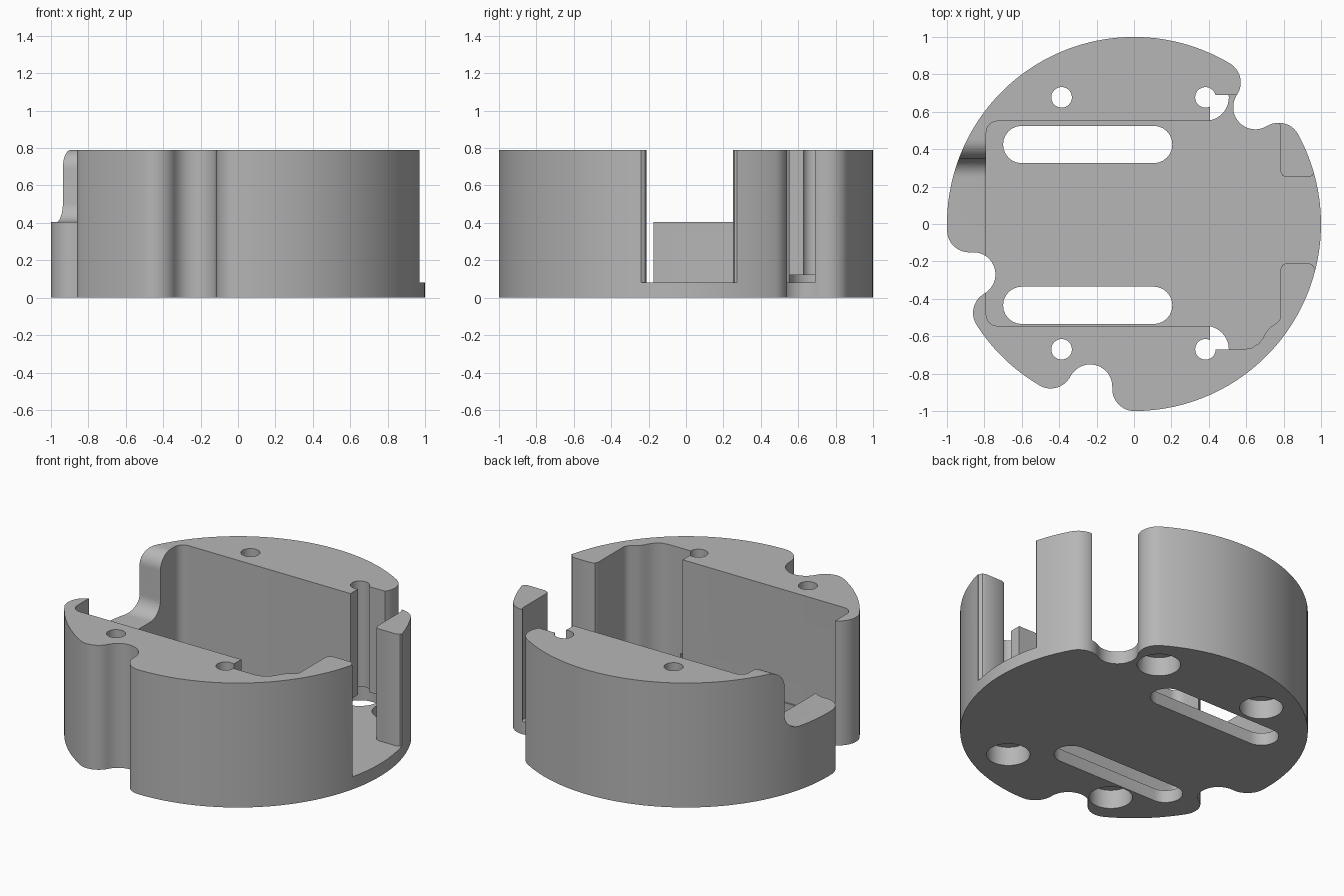
import bpy, bmesh
from math import sin, cos, asin, atan2, pi, tau, radians
from mathutils import Vector

if "Cube" in bpy.data.objects:
    bpy.data.objects.remove(bpy.data.objects["Cube"])

HEIGHT, FLOOR = 0.79, 0.08
NOTCH_R, NOTCH_DIST = 0.118, 0.9

grey = bpy.data.materials.new("grey plastic")
grey.use_nodes = True
colour = (0.47, 0.47, 0.47, 1)
grey.diffuse_color = colour
grey.node_tree.nodes["Principled BSDF"].inputs["Base Color"].default_value = colour


def arc(c, r, a0, a1, n=12):
    return [(c[0] + r * cos(a0 + (a1 - a0) * i / n),
             c[1] + r * sin(a0 + (a1 - a0) * i / n)) for i in range(n + 1)]


def polar(r, a):
    return Vector((r * cos(a), r * sin(a)))


def direction(p, q):
    return atan2(q.y - p.y, q.x - p.x)


def prism(name, pts, low, high, axis="z"):
    """Extrude a closed profile along z, or a (y, z) profile along x."""
    bm = bmesh.new()
    place = (lambda p: (p[0], p[1], low)) if axis == "z" else (lambda p: (low, p[0], p[1]))
    face = bm.faces.new([bm.verts.new(place(p)) for p in pts])
    new = bmesh.ops.extrude_face_region(bm, geom=[face])["geom"]
    shift = (0, 0, high - low) if axis == "z" else (high - low, 0, 0)
    bmesh.ops.translate(bm, vec=shift, verts=[v for v in new if isinstance(v, bmesh.types.BMVert)])
    bmesh.ops.recalc_face_normals(bm, faces=bm.faces)
    mesh = bpy.data.meshes.new(name)
    bm.to_mesh(mesh)
    bm.free()
    mesh.materials.append(grey)
    ob = bpy.data.objects.new(name, mesh)
    bpy.context.scene.collection.objects.link(ob)
    return ob


# Round outline with three softly filleted notches
def notch(a):
    fillet_dist = 1 - NOTCH_R
    half = 2 * asin(NOTCH_R / (0.5 * (NOTCH_DIST + fillet_dist)))
    n = polar(NOTCH_DIST, a)
    f1, f2 = polar(fillet_dist, a - half), polar(fillet_dist, a + half)

    def after(start, end):
        return start + (end - start) % tau
    d1, d2 = direction(f1, n), direction(f2, n)
    pts = arc(f1, NOTCH_R, a - half, after(a - half, d1))
    begin = direction(n, f1)
    end = begin - (begin - direction(n, f2)) % tau
    pts += arc(n, NOTCH_R, begin, end, 20)[1:-1]
    pts += arc(f2, NOTCH_R, d2, after(d2, a + half))
    return pts, a - half, a + half


notches = [notch(radians(d)) for d in (43.9, 197.4, 254.9)]
outline = []
for i, (pts, start, end) in enumerate(notches):
    outline += pts
    nxt = notches[(i + 1) % 3][1]
    span = (nxt - end) % tau
    outline += arc((0, 0), 1, end, end + span, max(8, int(span / radians(3))))[1:-1]
body = prism("housing_body", outline, 0, HEIGHT)

# Central bay, open to the side between two posts
def bay_half(step, deep, gap, s):
    y = lambda v: s * v
    pts = arc((-0.73, y(step - 0.06)), 0.06, pi, pi + s * -pi / 2, 6)
    pts += [(0.405, y(step)), (0.405, y(deep)), (0.59, y(deep))]
    pts += [(0.63, y(deep - 0.008)), (0.665, y(deep - 0.03)), (0.69, y(deep - 0.06)),
            (0.705, y(deep - 0.09)), (0.73, y(deep - 0.12)), (0.765, y(deep - 0.142)),
            (0.78, y(deep - 0.16)), (0.784, y(deep - 0.18))]
    pts += [(0.784, y(gap + 0.03)), (0.793, y(gap + 0.009)), (0.814, y(gap))]
    pts += [(0.935, y(gap)), (0.955, y(gap + 0.009)), (0.966, y(gap + 0.03)), (1.1, y(gap + 0.03))]
    return pts


bay = bay_half(0.545, 0.67, 0.21, -1) + bay_half(0.55, 0.69, 0.25, 1)[::-1]
cutters = [prism("bay_cutter", bay, FLOOR, 1)]

# Lowered side wall with an S-shaped rise
ledge = [(-0.27, 0.405)] + arc((0.25, 0.505), 0.1, -pi / 2, 0, 10)
ledge += arc((0.45, 0.69), 0.1, pi, pi / 2, 10) + [(0.45, 1), (-0.27, 1)]
cutters.append(prism("ledge_cutter", ledge, -1.1, -0.77, "x"))

# Screw holes with counterbores underneath, and floor slots
for x in (-0.387, 0.382):
    for y in (-0.67, 0.677):
        cutters.append(prism("hole_cutter", arc((x, y), 0.055, 0, tau, 32)[:-1], -0.1, 1))
        cutters.append(prism("counterbore_cutter", arc((x, y), 0.125, 0, tau, 40)[:-1], -0.1, 0.12))
for y in (-0.435, 0.425):
    slot = arc((0.105, y), 0.1, -pi / 2, pi / 2) + arc((-0.6, y), 0.1, pi / 2, 3 * pi / 2)
    cutters.append(prism("slot_cutter", slot, -0.1, 0.2))

# Cut everything, bake the result and drop the cutters
for c in cutters:
    c.hide_render = True
    mod = body.modifiers.new(c.name, "BOOLEAN")
    mod.operation, mod.solver, mod.object = "DIFFERENCE", "EXACT", c
bpy.context.view_layer.update()
baked = bpy.data.meshes.new_from_object(body.evaluated_get(bpy.context.evaluated_depsgraph_get()))
body.modifiers.clear()
body.data = baked
for c in cutters:
    bpy.data.objects.remove(c)

for o in bpy.context.selected_objects:
    o.select_set(False)
body.select_set(True)
bpy.context.view_layer.objects.active = body
bpy.ops.object.shade_smooth_by_angle(angle=radians(30))
